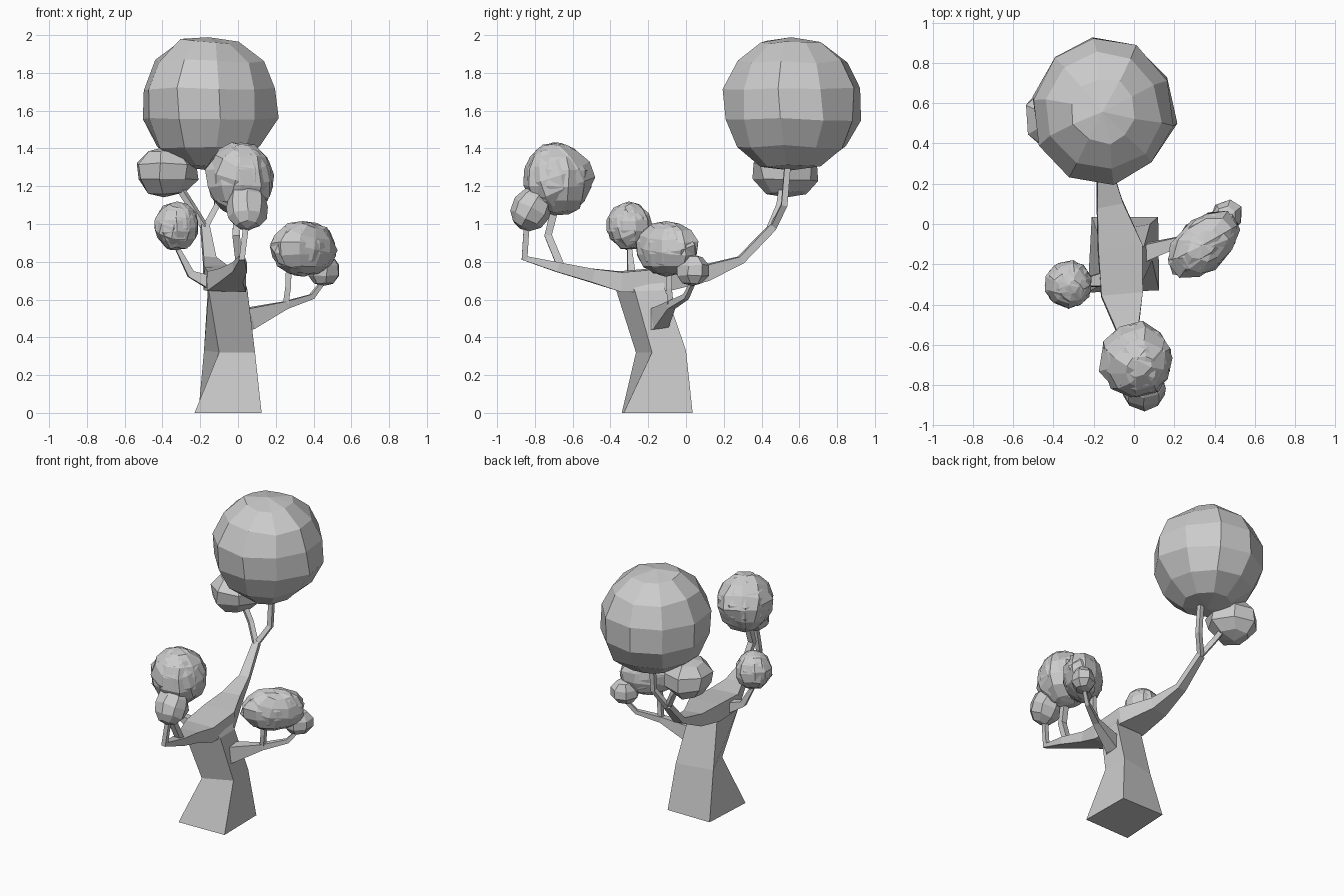
import bpy, bmesh, random
from mathutils import Vector, Matrix
from math import radians

if "Cube" in bpy.data.objects:
    bpy.data.objects.remove(bpy.data.objects["Cube"])

random.seed(4)


def finish(name, bm):
    bmesh.ops.recalc_face_normals(bm, faces=bm.faces)
    me = bpy.data.meshes.new(name)
    bm.to_mesh(me)
    bm.free()
    ob = bpy.data.objects.new(name, me)
    bpy.context.collection.objects.link(ob)
    return ob


def loft(name, rings):
    """Skin a list of four-cornered rings and cap both ends."""
    bm = bmesh.new()
    rows = [[bm.verts.new(p) for p in ring] for ring in rings]
    for a, b in zip(rows, rows[1:]):
        for i in range(4):
            j = (i + 1) % 4
            bm.faces.new((a[i], a[j], b[j], b[i]))
    bm.faces.new(rows[0])
    bm.faces.new(rows[-1])
    return finish(name, bm)


def limb(name, path):
    """Square-section branch along (x, y, z, half width, half height)."""
    pts = [Vector(p[:3]) for p in path]
    rings = []
    side = None
    for i, p in enumerate(path):
        d = (pts[min(i + 1, len(pts) - 1)] - pts[max(i - 1, 0)]).normalized()
        if side is None:
            ref = Vector((0, 0, 1)) if abs(d.z) < 0.8 else Vector((0, 1, 0))
            side = d.cross(ref)
        side = (side - d * side.dot(d)).normalized()
        up = side.cross(d)
        rings.append([pts[i] + side * p[3] * a + up * p[4] * b
                      for a, b in ((-1, -1), (1, -1), (1, 1), (-1, 1))])
    return loft(name, rings)


def twig(name, *pts, r=0.016):
    return limb(name, [(*p, r, r) for p in pts])


def clump(name, centre, radii, seg=10, rows=7, turn=0, tilt=0, rough=0.05, layers=1):
    """Lumpy faceted foliage ball; extra layers poke through as leaf flakes."""
    bm = bmesh.new()
    for k in range(layers):
        ball = bmesh.ops.create_uvsphere(bm, u_segments=seg, v_segments=rows, radius=1)
        spin = Matrix.Rotation(0.45 * k, 3, 'Z') @ Matrix.Rotation(0.35 * k, 3, 'X')
        for v in ball["verts"]:
            v.co *= 1 + random.uniform(-rough, rough)
            v.co += Vector([random.uniform(-rough, rough) for _ in range(3)])
            v.co = spin @ v.co
    m = (Matrix.Translation(centre) @ Matrix.Rotation(radians(turn), 4, 'Z')
         @ Matrix.Rotation(radians(tilt), 4, 'X') @ Matrix.Diagonal((*radii, 1)))
    bm.transform(m)
    return finish(name, bm)


# Trunk: flared square base, pinched waist
loft("trunk", [
    [(-.23, -.34, 0), (.125, -.33, 0), (.12, .035, 0), (-.21, .035, 0)],
    [(-.10, -.265, .32), (.09, -.18, .32), (.08, 0, .33), (-.18, -.05, .33)],
    [(-.155, -.37, .65), (.05, -.27, .645), (.05, -.11, .65), (-.16, -.12, .65)],
    [(-.14, -.31, .70), (.02, -.30, .70), (.03, -.12, .72), (-.15, -.12, .72)],
])

# Crown: one bough running from the front tip through to the back
limb("main_bough", [
    (.02, -.86, .82, .014, .012), (.01, -.68, .772, .038, .026),
    (-.035, -.5, .728, .062, .036), (-.06, -.35, .695, .103, .052),
    (-.07, -.11, .707, .11, .06), (-.12, .10, .74, .065, .042),
    (-.15, .29, .81, .034, .02), (-.175, .46, .985, .022, .02)])

# Side boughs
limb("right_bough", [(.0, -.17, .485, .06, .06), (.06, -.14, .50, .042, .056),
                     (.25, -.08, .57, .022, .02), (.39, 0, .615, .014, .014),
                     (.47, .05, .72, .010, .010)])
limb("left_bough", [(-.12, -.27, .68, .04, .04), (-.25, -.29, .735, .02, .02),
                    (-.32, -.30, .87, .012, .012), (-.32, -.30, .95, .012, .012)])

# Twigs that carry the foliage
twig("back_twig_a", (-.175, .46, .98), (-.11, .52, 1.10), (-.11, .54, 1.34))
twig("back_twig_b", (-.175, .45, .98), (-.25, .50, 1.10), (-.34, .52, 1.24))
twig("front_twig_a", (.01, -.66, .77), (-.01, -.73, .94), (.0, -.69, 1.10), r=.02)
twig("front_twig_b", (.02, -.855, .81), (.04, -.845, .97), (.05, -.83, 1.05), r=.015)
twig("right_twig", (.25, -.08, .56), (.265, -.09, .66), (.27, -.09, .80), r=.015)

# Foliage
clump("back_foliage", (-.15, .56, 1.635), (.365, .375, .365), 10, 7, 8, rough=.025)
clump("back_small_foliage", (-.385, .53, 1.275), (.17, .18, .135), 7, 5, 15)
clump("front_foliage", (.01, -.68, 1.24), (.185, .185, .19), 10, 7, rough=.04, layers=2)
clump("front_small_foliage", (.05, -.82, 1.085), (.115, .105, .125), 8, 6, tilt=-30)
clump("left_foliage", (-.325, -.30, .99), (.12, .12, .128), 10, 7, rough=.04, layers=2)
clump("right_foliage", (.345, -.10, .87), (.205, .13, .145), 10, 7, 42, rough=.04, layers=2)
clump("right_small_foliage", (.455, .035, .755), (.1, .08, .085), 7, 5, 42)
